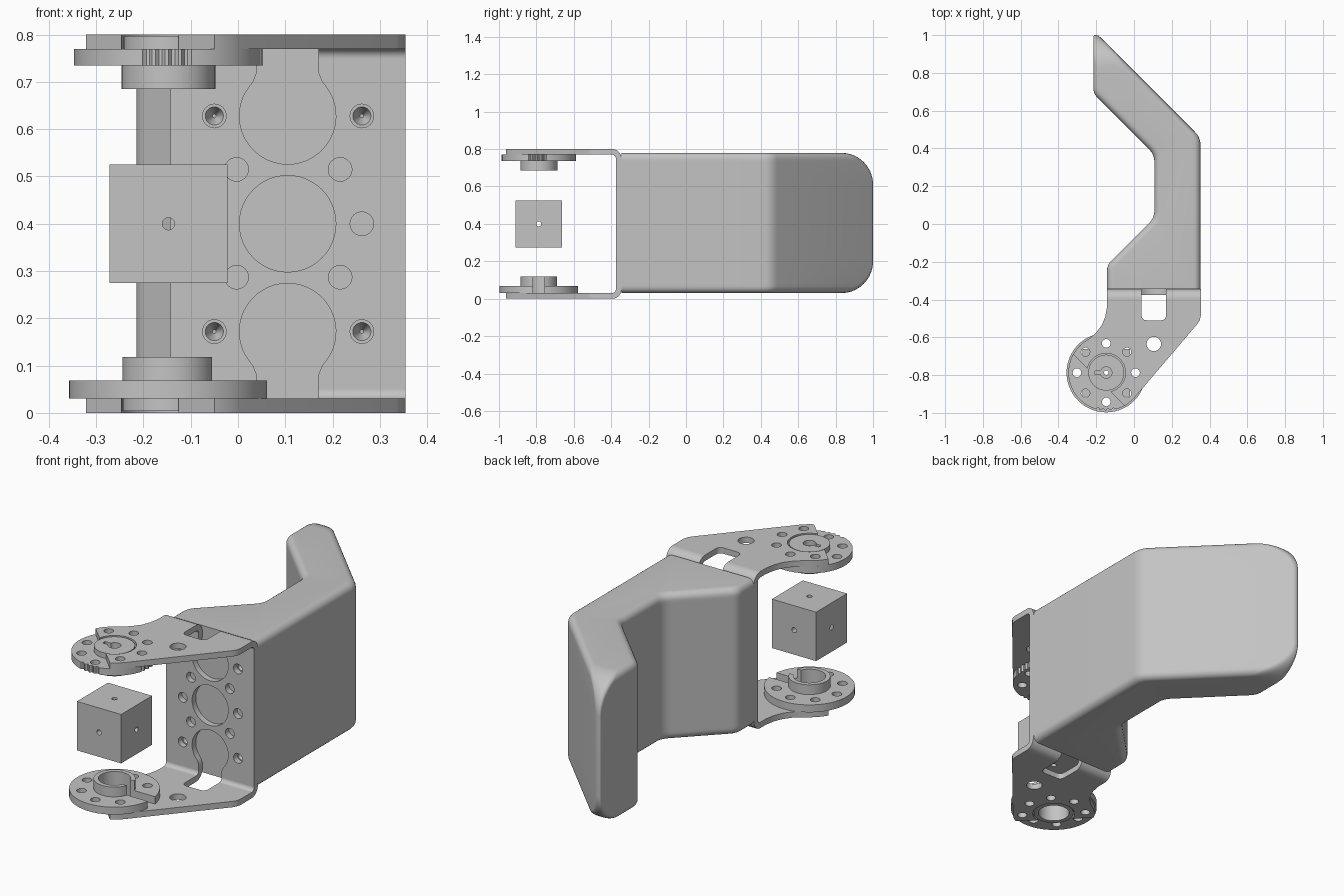
import bpy, bmesh
from math import sin, cos, asin, pi, radians, sqrt
from mathutils import Vector, Matrix

old = bpy.data.objects.get("Cube")
if old:
    bpy.data.objects.remove(old)

grey = bpy.data.materials.new("plain_grey")
grey.use_nodes = True
colour = (0.55, 0.55, 0.55, 1)
grey.diffuse_color = colour
grey.node_tree.nodes["Principled BSDF"].inputs["Base Color"].default_value = colour

CX, CY = -0.147, -0.787      # joint axis
HOLE_RING = 0.155
built = []


def add(name, mesh):
    obj = bpy.data.objects.new(name, mesh)
    bpy.context.scene.collection.objects.link(obj)
    mesh.materials.clear()
    mesh.materials.append(grey)
    built.append(obj)
    return obj


def baked(obj):
    bpy.context.view_layer.update()
    dg = bpy.context.evaluated_depsgraph_get()
    return bpy.data.meshes.new_from_object(obj.evaluated_get(dg))


def arc(cx, cy, r, start, end, steps=32):
    """Points along an arc, angles in degrees."""
    angles = [radians(start + (end - start) * i / steps) for i in range(steps + 1)]
    return [(cx + r * cos(a), cy + r * sin(a)) for a in angles]


def circle(cx, cy, r, steps=32):
    return arc(cx, cy, r, 0, 360, steps)[:-1]


def rounded(corners, steps=6):
    """Closed outline from (x, y, rounding) corners."""
    out = []
    for i, (x, y, r) in enumerate(corners):
        p = Vector((x, y))
        a = Vector(corners[i - 1][:2]) - p
        b = Vector(corners[(i + 1) % len(corners)][:2]) - p
        if r == 0:
            out.append((x, y))
            continue
        r = min(r, 0.45 * a.length, 0.45 * b.length)
        a, b = p + a.normalized() * r, p + b.normalized() * r
        for k in range(steps + 1):
            t = k / steps
            out.append(tuple(a * (1 - t) ** 2 + p * 2 * t * (1 - t) + b * t * t))
    return out


def solid(name, loops, lo, hi, axis="z"):
    """Extrude a filled outline (first loop) with holes (other loops)."""
    curve = bpy.data.curves.new(name, "CURVE")
    curve.dimensions, curve.fill_mode = "2D", "BOTH"
    curve.extrude = (hi - lo) / 2
    for loop in loops:
        spline = curve.splines.new("POLY")
        spline.points.add(len(loop) - 1)
        for point, (u, v) in zip(spline.points, loop):
            point.co = (u, v, 0, 1)
        spline.use_cyclic_u = True
    temp = bpy.data.objects.new(name, curve)
    bpy.context.scene.collection.objects.link(temp)
    mesh = baked(temp)
    bpy.data.objects.remove(temp)
    for vert in mesh.vertices:
        u, v, w = vert.co
        w += (lo + hi) / 2
        vert.co = {"z": (u, v, w), "y": (u, w, v), "x": (w, u, v)}[axis]
    bm = bmesh.new()
    bm.from_mesh(mesh)
    bmesh.ops.remove_doubles(bm, verts=bm.verts, dist=0.0001)
    bmesh.ops.recalc_face_normals(bm, faces=bm.faces)
    bm.to_mesh(mesh)
    bm.free()
    return add(name, mesh)


def drill(obj, cuts):
    """Cut cones or cylinders: (centre, rotation, radius1, radius2, depth)."""
    cutters = []
    for centre, rotation, r1, r2, depth in cuts:
        bm = bmesh.new()
        bmesh.ops.create_cone(bm, cap_ends=True, segments=24, radius1=r1, radius2=r2,
                              depth=depth, matrix=Matrix.Translation(centre) @ rotation)
        mesh = bpy.data.meshes.new("cutter")
        bm.to_mesh(mesh)
        bm.free()
        cutter = bpy.data.objects.new("cutter", mesh)
        cutter.hide_render = True
        bpy.context.scene.collection.objects.link(cutter)
        mod = obj.modifiers.new("hole", "BOOLEAN")
        mod.operation, mod.solver, mod.object = "DIFFERENCE", "EXACT", cutter
        cutters.append(cutter)
    mesh = baked(obj)
    obj.modifiers.clear()
    obj.data = mesh
    for cutter in cutters:
        bpy.data.objects.remove(cutter)


# Bent finger: stacked cross-sections with soft edges and a rounded tip
def finger_section(d, tip):
    e = d * sqrt(2)
    right, left, mid, base = 0.352 - d, -0.215 + d, 0.108 + d, -0.143 + d
    outer, inner, lower, y0 = 0.81 - e, 0.475 + e, -0.075 - e, -0.345
    return rounded([(right, y0, 0), (right, outer - right, 0.04), (outer - tip, tip, 0.04),
                    (left, tip, 0.04), (left, inner - left, 0.03), (mid, inner - mid, 0.04),
                    (mid, mid + lower, 0.04), (base, base + lower, 0.03), (base, y0, 0)])


EDGE, CORNER, Z0, Z1 = 0.035, 0.17, 0.03, 0.78
levels = []
for i in range(15):
    a = pi / 2 * i / 14
    depth = CORNER * (1 - cos(a))
    d = EDGE * (1 - sqrt(max(0, 1 - (1 - depth / EDGE) ** 2))) if depth < EDGE else 0
    levels.append((depth, d, 1 - CORNER + CORNER * sin(a)))
stack = [(Z0 + h, d, t) for h, d, t in levels] + [(Z1 - h, d, t) for h, d, t in reversed(levels)]
bm = bmesh.new()
rings = [[bm.verts.new((x, y, z)) for x, y in finger_section(d, t)] for z, d, t in stack]
for low, high in zip(rings, rings[1:]):
    for i in range(len(low)):
        bm.faces.new((low[i - 1], low[i], high[i], high[i - 1]))
bm.faces.new(rings[0])
bm.faces.new(rings[-1])
bmesh.ops.recalc_face_normals(bm, faces=bm.faces)
mesh = bpy.data.meshes.new("finger")
bm.to_mesh(mesh)
bm.free()
finger = add("finger", mesh)
screw_spots = [(x, z) for x in (-0.05, 0.262) for z in (0.172, 0.628)]
drill(finger, [((x, -0.33, z), Matrix.Rotation(-pi / 2, 4, "X"), 0.023, 0.004, 0.05)
               for x, z in screw_spots])

# Bracket back wall with keyhole openings
LEFT, RIGHT, N0, N1, NC = -0.143, 0.354, 0.04, 0.17, 0.105
BEND = 0.05
half = [(LEFT, BEND), (N0, BEND), (N0, 0.08), (0.032, 0.1)]
half += arc(NC, 0.172, 0.102, 218, -38) + [(0.178, 0.1), (N1, 0.08), (N1, BEND), (RIGHT, BEND)]
outline = half + [(x, 0.8 - z) for x, z in reversed(half)]
small = [(x, z) for x in (-0.003, 0.216) for z in (0.287, 0.515)] + [(-0.05, 0.4), (0.262, 0.4)]
wall_holes = [circle(x, z, 0.025, 24) for x, z in small + screw_spots]
solid("bracket_wall", [outline, circle(NC, 0.4, 0.102, 48)] + wall_holes, -0.375, -0.345, "y")

# Sheet bends joining the wall to both arms
YB = -0.395
for side, z, start in (("lower", BEND, -90), ("upper", 0.8 - BEND, 0)):
    profile = arc(YB, z, 0.05, start, start + 90, 10) + arc(YB, z, 0.02, start + 90, start, 10)
    for part, x0, x1 in (("right", LEFT, N0), ("left", N1, RIGHT)):
        solid(f"{side}_{part}_bend", [profile], x0, x1, "x")

# Forked arms
window = rounded([(N1, YB, 0), (N1, -0.51, 0.03), (N0, -0.51, 0.03), (N0, YB, 0)])
arm = [(RIGHT, YB)] + window
arm += [(LEFT, YB), (LEFT, -0.44), (-0.152, -0.49), (-0.17, -0.535), (-0.2, -0.575), (-0.232, -0.603)]
arm += arc(CX, CY, 0.2, 125, 151, 8) + arc(CX, CY, 0.102, 168, -78, 40)
arm += arc(CX, CY, 0.2, -61, -40, 8)
arm += [(0.335, -0.53), (0.348, -0.51), (RIGHT, -0.485)]


def ring_holes(first, last):
    return [circle(CX + HOLE_RING * cos(k * pi / 4), CY + HOLE_RING * sin(k * pi / 4), 0.023, 20)
            for k in range(first, last + 1)]


arm_holes = ring_holes(-1, 3) + [circle(NC, -0.635, 0.038)]
for name, z in (("lower_arm", 0), ("upper_arm", 0.77)):
    solid(name, [arm] + arm_holes, z, z + 0.03)


# Lower horn: open disc and collar with a slot facing the left side
def slotted(r, bore=0.075, half_slot=0.03):
    a, b = [asin(half_slot / q) * 180 / pi for q in (r, bore)]
    return arc(CX, CY, r, a, 360 - a, 64) + arc(CX, CY, bore, 360 - b, b, 48)


solid("lower_horn_disc", [slotted(0.21)] + ring_holes(1, 7), 0.03, 0.068)
solid("lower_horn_collar", [slotted(0.097)], 0.068, 0.118)
solid("lower_horn_boss", [circle(CX, CY, 0.097, 48), circle(CX, CY, 0.075, 48)], 0.004, 0.03)

# Upper horn: disc with toothed sectors, collar and keyed boss
rim = []
for i in range(180):
    a = 2 * i
    toothed = abs(a - 270) < 16 or a < 16 or a > 344
    r = 0.192 if toothed and i % 4 < 2 else 0.2
    rim.append((CX + r * cos(radians(a)), CY + r * sin(radians(a))))
solid("upper_horn_disc", [rim, circle(CX, CY, 0.012, 20)] + ring_holes(0, 7), 0.735, 0.77)
solid("upper_horn_collar", [circle(CX, CY, 0.099, 48), circle(CX, CY, 0.075, 48)], 0.685, 0.735)
key = arc(CX, CY, 0.03, -160, 160, 28) + [(CX - 0.06, CY + 0.01), (CX - 0.06, CY - 0.01)]
solid("upper_horn_boss", [circle(CX, CY, 0.095, 48), key], 0.77, 0.797)

# Joint block, drilled along all three axes
H = 0.125
square = [(CX - H, CY - H), (CX + H, CY - H), (CX + H, CY + H), (CX - H, CY + H)]
block = solid("joint_block", [square], 0.4 - H, 0.4 + H)
turns = (Matrix.Identity(4), Matrix.Rotation(pi / 2, 4, "X"), Matrix.Rotation(pi / 2, 4, "Y"))
drill(block, [((CX, CY, 0.4), turn, 0.013, 0.013, 0.4) for turn in turns])

# Smooth shading with sharp edges kept
bpy.ops.object.select_all(action="DESELECT")
for obj in built:
    obj.select_set(True)
bpy.context.view_layer.objects.active = finger
bpy.ops.object.shade_smooth_by_angle(angle=radians(30))
